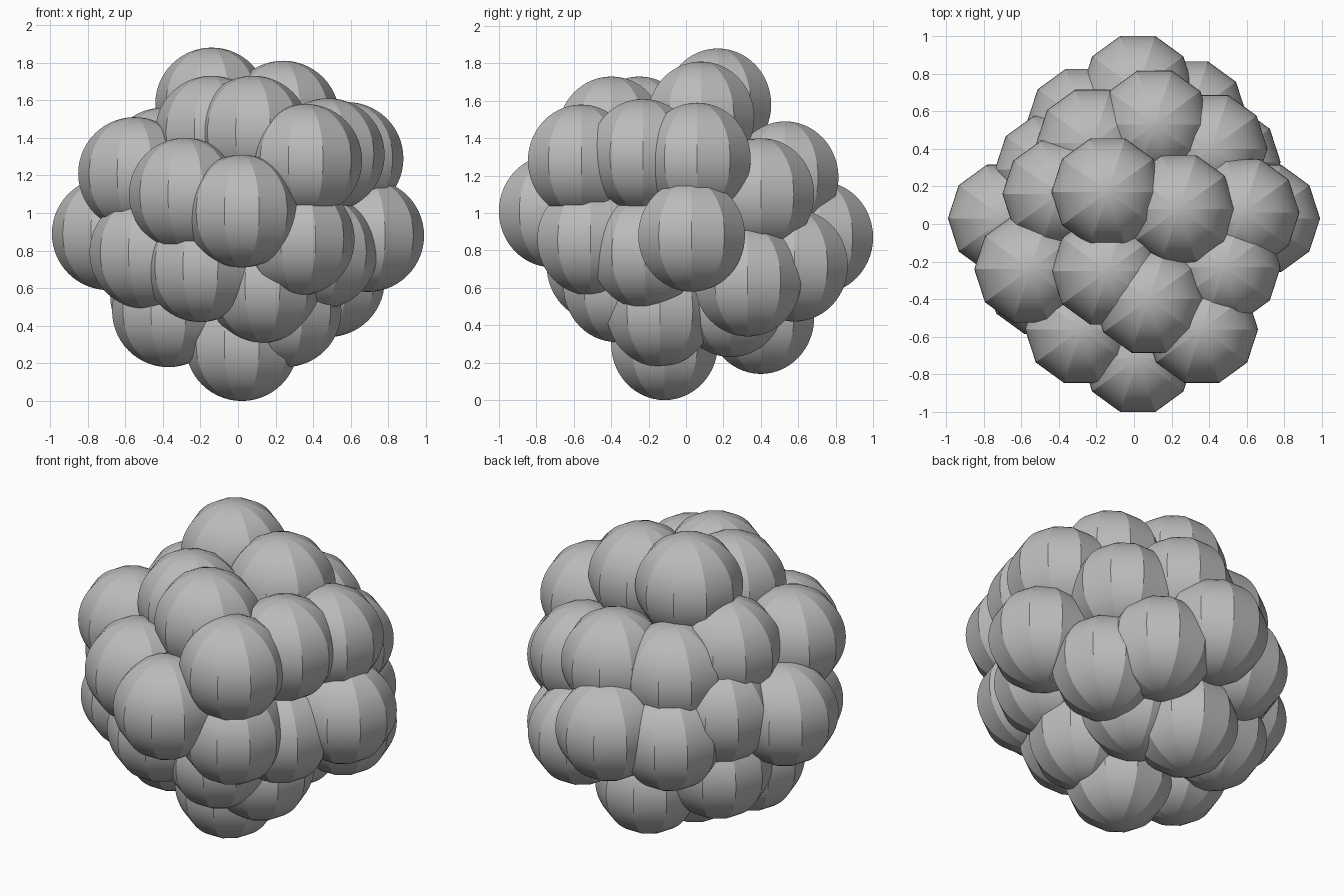
import bpy
import bmesh
from math import radians
from mathutils import Matrix

# Remove the default cube only
default_cube = bpy.data.objects.get("Cube")
if default_cube:
    bpy.data.objects.remove(default_cube, do_unlink=True)

BALL_RADIUS = 0.3
SIDES = 10
RINGS = 28

# One plain grey for the whole cluster
grey = bpy.data.materials.new("plain_grey")
grey.use_nodes = True
colour = (0.5, 0.5, 0.5, 1)
grey.diffuse_color = colour
grey.node_tree.nodes["Principled BSDF"].inputs["Base Color"].default_value = colour

# Ball centres, grouped by the tier of the cluster they sit in
tiers = {
    "crown_ball": [
        (-.14, .17, 1.58), (.24, .08, 1.51), (-.14, -.25, 1.43), (.08, -.4, 1.43),
    ],
    "upper_ball": [
        (.48, -.23, 1.31), (.36, -.56, 1.28), (.58, .06, 1.29), (-.4, .16, 1.26),
        (-.55, -.24, 1.21), (.11, .53, 1.19), (-.22, .43, 1.16), (-.28, -.56, 1.1),
        (.41, .4, 1.1),
    ],
    "middle_ball": [
        (.02, -.715, 1.01), (.02, .715, .87), (.69, .03, .88), (-.69, .03, .89),
        (.32, -.51, .86), (-.49, -.3, .79), (.44, -.22, .79), (-.44, .29, .94),
        (-.2, -.46, .72), (.3, .58, .72), (-.27, .54, .82),
    ],
    "lower_ball": [
        (.48, .33, .64), (.13, -.37, .61), (.2, .24, .53), (.25, -.14, .48),
        (-.37, -.1, .48), (-.38, .23, .56), (-.03, .4, .44),
    ],
    "bottom_ball": [(.02, -.115, .3)],
}

# Shared ball mesh: ten gores with a smooth vertical profile
ball_mesh = bpy.data.meshes.new("ball")
bm = bmesh.new()
bmesh.ops.create_uvsphere(
    bm, u_segments=SIDES, v_segments=RINGS, radius=BALL_RADIUS,
    matrix=Matrix.Rotation(radians(90), 4, "Z"),
)
for face in bm.faces:
    face.smooth = True
# Seams run pole to pole, so they are the edges that change height
for edge in bm.edges:
    start, end = edge.verts
    edge.smooth = abs(start.co.z - end.co.z) < 0.0001
bm.to_mesh(ball_mesh)
bm.free()
ball_mesh.materials.append(grey)


def add_ball(name, centre):
    ball = bpy.data.objects.new(name, ball_mesh)
    ball.location = centre
    bpy.context.collection.objects.link(ball)


# Place every ball of every tier
for tier, centres in tiers.items():
    for number, centre in enumerate(centres, start=1):
        add_ball(f"{tier}_{number}", centre)
